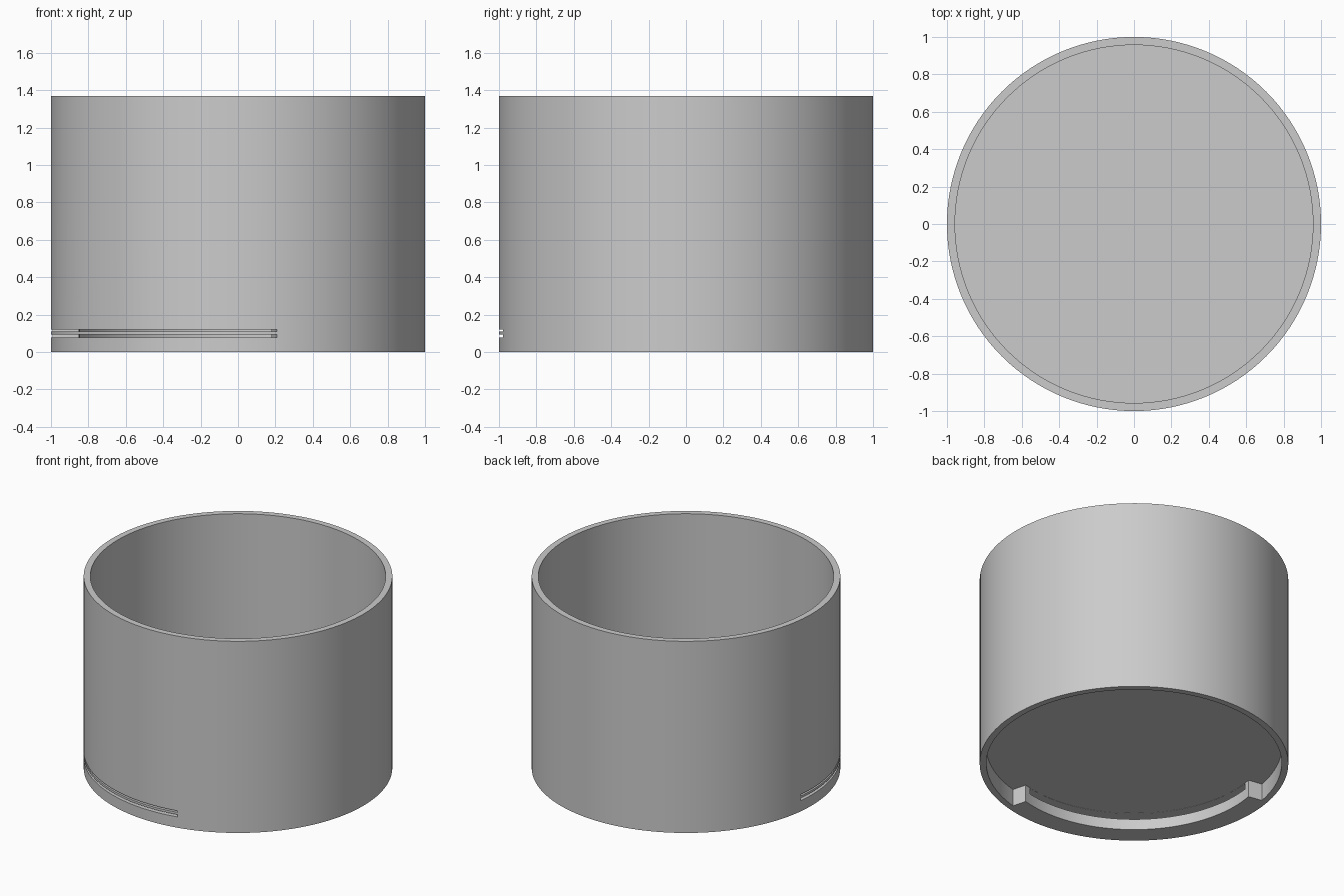
import bpy, math

if "Cube" in bpy.data.objects:
    bpy.data.objects.remove(bpy.data.objects["Cube"], do_unlink=True)

SEGMENTS = 128
OUTER, INNER, HEIGHT = 1.0, 0.957, 1.37
FLOOR_LOW, FLOOR_TOP = 0.122, 0.165
SLOT_START, SLOT_END = math.radians(173), math.radians(282)
MARGIN = math.radians(3)

grey = bpy.data.materials.new("light grey")
grey.use_nodes = True
colour = (0.6, 0.6, 0.6, 1)
grey.diffuse_color = colour
grey.node_tree.nodes["Principled BSDF"].inputs["Base Color"].default_value = colour


def make_object(name, verts, faces):
    mesh = bpy.data.meshes.new(name)
    mesh.from_pydata(verts, [], faces)
    mesh.materials.append(grey)
    obj = bpy.data.objects.new(name, mesh)
    bpy.context.collection.objects.link(obj)
    return obj


def cup(name):
    """Lathe the wall with a raised floor, open above and below."""
    profile = [(INNER, FLOOR_LOW), (INNER, 0), (OUTER, 0),
               (OUTER, HEIGHT), (INNER, HEIGHT), (INNER, FLOOR_TOP)]
    n = len(profile)
    verts, faces = [], []
    for i in range(SEGMENTS):
        a = 2 * math.pi * i / SEGMENTS
        verts += [(r * math.cos(a), r * math.sin(a), z) for r, z in profile]
        j = (i + 1) % SEGMENTS
        faces += [(i * n + k, j * n + k, j * n + k + 1, i * n + k + 1)
                  for k in range(n - 1)]
    faces.append([i * n for i in reversed(range(SEGMENTS))])
    faces.append([i * n + n - 1 for i in range(SEGMENTS)])
    return make_object(name, verts, faces)


def arc_block(name, r0, r1, z0, z1, a0, a1, steps=40):
    """A rectangular section swept along an arc."""
    verts, faces = [], []
    section = [(r0, z0), (r1, z0), (r1, z1), (r0, z1)]
    for i in range(steps + 1):
        a = a0 + (a1 - a0) * i / steps
        verts += [(r * math.cos(a), r * math.sin(a), z) for r, z in section]
    for i in range(steps):
        for k in range(4):
            m = (k + 1) % 4
            faces.append((i * 4 + k, i * 4 + 4 + k, i * 4 + 4 + m, i * 4 + m))
    faces += [(0, 1, 2, 3), tuple(steps * 4 + k for k in (3, 2, 1, 0))]
    return make_object(name, verts, faces)


def combine(target, tool, operation):
    tool.hide_render = True
    mod = target.modifiers.new(tool.name, 'BOOLEAN')
    mod.operation, mod.solver, mod.object = operation, 'EXACT', tool
    bpy.context.view_layer.objects.active = target
    bpy.ops.object.modifier_apply(modifier=mod.name)
    bpy.data.objects.remove(tool, do_unlink=True)


body = cup("cup_body")

# Thick inner lip under the floor
lip = arc_block("inner_lip", 0.857, 0.98, 0, 0.14,
                SLOT_START - MARGIN, SLOT_END + MARGIN)
combine(body, lip, 'UNION')

# Pocket behind the wall, then two thin slots that leave a web between them
for name, r1, z0, z1 in (("pocket", INNER + 0.002, 0.077, FLOOR_LOW - 0.001),
                         ("lower_slot", 1.1, 0.077, 0.094),
                         ("upper_slot", 1.1, 0.11, FLOOR_LOW - 0.001)):
    cutter = arc_block(name, 0.8, r1, z0, z1, SLOT_START, SLOT_END)
    combine(body, cutter, 'DIFFERENCE')

# Smooth round walls with sharp rims
bpy.ops.object.select_all(action='DESELECT')
body.select_set(True)
bpy.context.view_layer.objects.active = body
bpy.ops.object.shade_smooth_by_angle(angle=math.radians(30))
